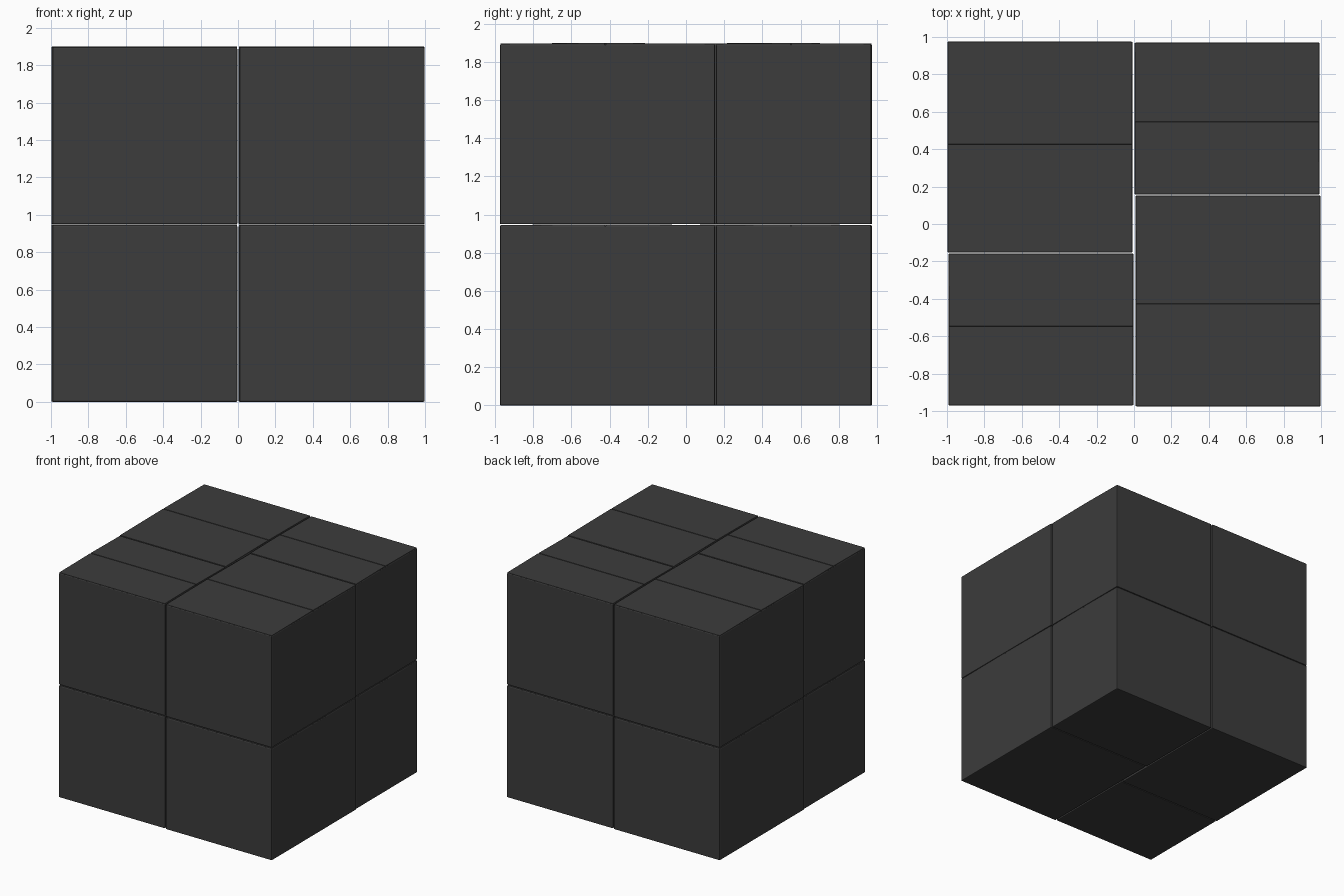
import bpy, bmesh
from mathutils import Vector

if "Cube" in bpy.data.objects:
    bpy.data.objects.remove(bpy.data.objects["Cube"])

LAYER_H = 0.95    # height of one layer of boxes
BODY_H = 0.941    # box walls, below the lid flaps
SEAM = 0.003      # half the slit between the two lid flaps

dark = bpy.data.materials.new("dark_card")
dark.diffuse_color = (0.045, 0.045, 0.045, 1)
dark.use_nodes = True
dark.node_tree.nodes["Principled BSDF"].inputs["Base Color"].default_value = dark.diffuse_color


def finish(name, bm, bevel):
    bmesh.ops.recalc_face_normals(bm, faces=bm.faces)
    me = bpy.data.meshes.new(name)
    bm.to_mesh(me)
    bm.free()
    ob = bpy.data.objects.new(name, me)
    bpy.context.collection.objects.link(ob)
    me.materials.append(dark)
    mod = ob.modifiers.new("soft_edges", 'BEVEL')
    mod.width = bevel
    mod.segments = 2
    return ob


def block(name, x0, x1, y0, y1, z0, z1, bevel):
    bm = bmesh.new()
    bmesh.ops.create_cube(bm, size=1)
    bmesh.ops.scale(bm, vec=(x1 - x0, y1 - y0, z1 - z0), verts=bm.verts)
    bmesh.ops.translate(bm, vec=((x0 + x1) / 2, (y0 + y1) / 2, (z0 + z1) / 2), verts=bm.verts)
    return finish(name, bm, bevel)


def flap(name, x0, x1, y_hinge, y_free, z, rise):
    # thin wedge-like panel, hinged at the wall and lifting towards the seam
    profile = [(y_hinge, z - 0.01), (y_free, z - 0.01), (y_free, z + rise), (y_hinge, z + rise - 0.004)]
    bm = bmesh.new()
    f = bm.faces.new([bm.verts.new((x0, y, h)) for y, h in profile])
    ext = bmesh.ops.extrude_face_region(bm, geom=[f])
    moved = [v for v in ext["geom"] if isinstance(v, bmesh.types.BMVert)]
    bmesh.ops.translate(bm, vec=Vector((x1 - x0, 0, 0)), verts=moved)
    return finish(name, bm, 0.0015)


def carton(name, x0, x1, y0, y1, seam, z, turn):
    # turn = -1 gives the half-turn copy on the other side of the stack
    xs = sorted((x0 * turn, x1 * turn))
    ys = sorted((y0 * turn, y1 * turn))
    s = seam * turn
    block(name + "_body", *xs, *ys, z, z + BODY_H, 0.006)
    inset = 0.002
    fx = (xs[0] + inset, xs[1] - inset)
    flap(name + "_front_flap", *fx, ys[0] + inset, s - SEAM, z + BODY_H, 0.008)
    flap(name + "_back_flap", *fx, ys[1] - inset, s + SEAM, z + BODY_H, 0.008)


# two layers, each holding two large and two small cartons in half-turn symmetry
for layer, z in (("lower", 0.0), ("upper", LAYER_H)):
    for side, turn in (("right", 1), ("left", -1)):
        carton(f"{layer}_{side}_large_carton", 0.008, 0.998, -0.975, 0.152, -0.423, z, turn)
        carton(f"{layer}_{side}_small_carton", 0.003, 0.992, 0.158, 0.97, 0.55, z, turn)
